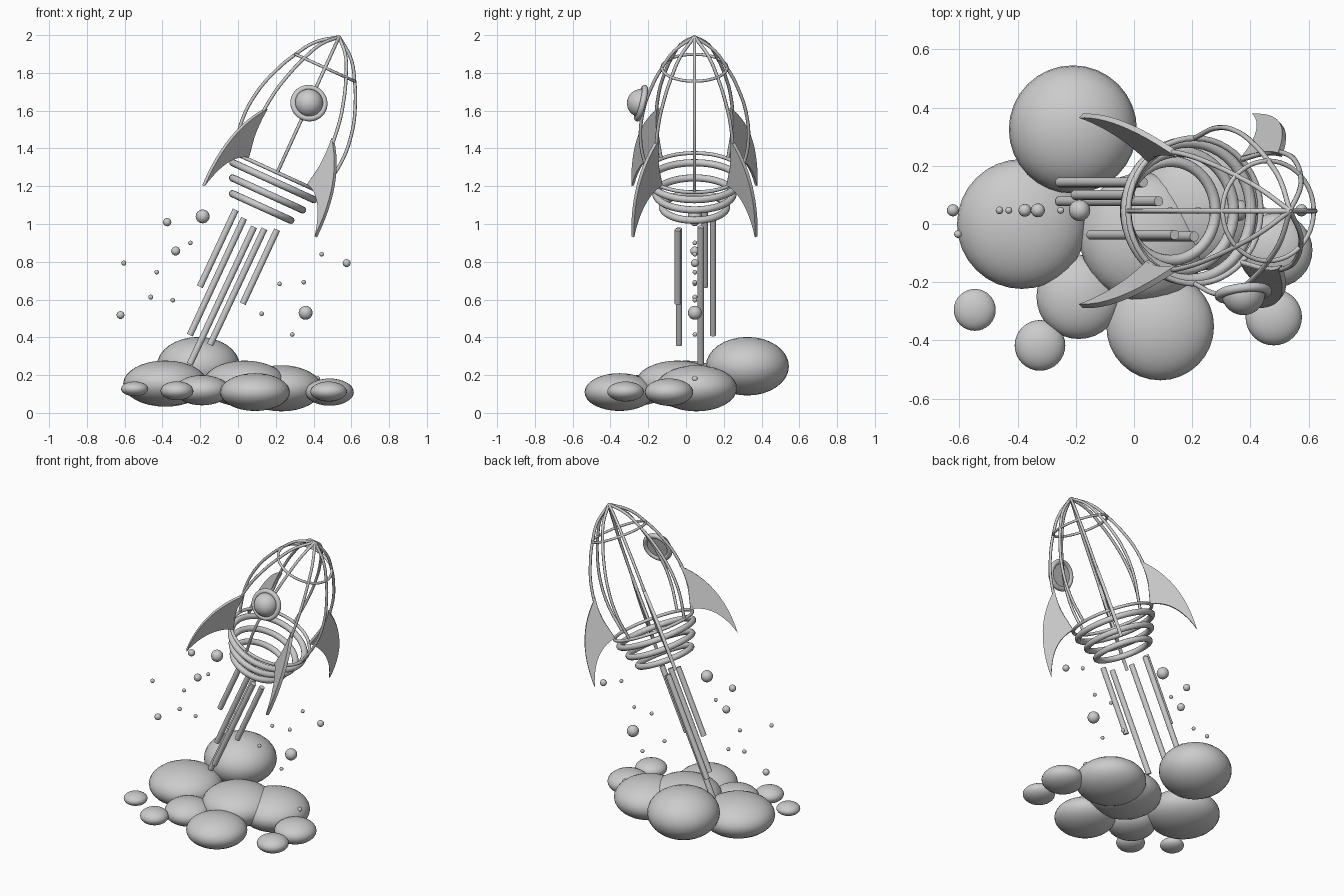
import bpy, bmesh, math
from mathutils import Matrix, Vector

if "Cube" in bpy.data.objects:
    bpy.data.objects.remove(bpy.data.objects["Cube"])

# Tilted rocket frame: local z runs along the rocket axis, origin at the lowest ring
TILT = math.radians(24.5)
ROCKET = Matrix.Translation((0.125, 0.045, 1.09)) @ Matrix.Rotation(TILT, 4, 'Y')


def add_mesh(name, bm, matrix=Matrix(), smooth=True):
    bmesh.ops.recalc_face_normals(bm, faces=bm.faces)
    me = bpy.data.meshes.new(name)
    bm.to_mesh(me)
    bm.free()
    ob = bpy.data.objects.new(name, me)
    bpy.context.collection.objects.link(ob)
    ob.matrix_world = matrix
    if smooth:
        bpy.ops.object.select_all(action='DESELECT')
        ob.select_set(True)
        bpy.context.view_layer.objects.active = ob
        bpy.ops.object.shade_smooth_by_angle(angle=math.radians(40))
    return ob


def ball(name, loc, radii, seg=32):
    bm = bmesh.new()
    bmesh.ops.create_uvsphere(bm, u_segments=seg, v_segments=seg // 2, radius=1)
    bmesh.ops.scale(bm, vec=radii, verts=bm.verts)
    return add_mesh(name, bm, Matrix.Translation(loc))


def ring(name, radius, tube, matrix):
    bpy.ops.mesh.primitive_torus_add(major_radius=radius, minor_radius=tube,
                                     major_segments=48, minor_segments=12)
    ob = bpy.context.object
    ob.name = name
    ob.matrix_world = matrix
    bpy.ops.object.shade_smooth()
    return ob


def rod(name, a, b, radius):
    a, b = Vector(a), Vector(b)
    bm = bmesh.new()
    bmesh.ops.create_cone(bm, cap_ends=True, segments=20, radius1=radius,
                          radius2=radius, depth=(b - a).length)
    rot = (b - a).to_track_quat('Z', 'Y').to_matrix().to_4x4()
    return add_mesh(name, bm, Matrix.Translation((a + b) / 2) @ rot)


# Hull ribs: eight curved wires following one profile (radius, height)
profile = [(0.25, 0.2), (0.285, 0.38), (0.273, 0.55), (0.226, 0.70),
           (0.172, 0.81), (0.105, 0.91), (0.0, 0.99)]
cu = bpy.data.curves.new("hull_ribs", 'CURVE')
cu.dimensions = '3D'
cu.bevel_depth = 0.009
cu.bevel_resolution = 2
cu.resolution_u = 6
for i in range(8):
    a = i * math.pi / 4
    sp = cu.splines.new('BEZIER')
    sp.bezier_points.add(len(profile) - 1)
    for p, (r, z) in zip(sp.bezier_points, profile):
        p.co = (r * math.cos(a), r * math.sin(a), z)
        p.handle_left_type = p.handle_right_type = 'AUTO'
ribs = bpy.data.objects.new("hull_ribs", cu)
bpy.context.collection.objects.link(ribs)
ribs.matrix_world = ROCKET

# Thin hull hoops and thick nozzle rings
for name, r, t, z in [("nose_hoop", 0.172, 0.008, 0.81), ("base_hoop", 0.25, 0.01, 0.2),
                      ("nozzle_ring_top", 0.236, 0.019, 0.15),
                      ("nozzle_ring_middle", 0.204, 0.019, 0.076),
                      ("nozzle_ring_bottom", 0.17, 0.019, 0.0)]:
    ring(name, r, t, ROCKET @ Matrix.Translation((0, 0, z)))


# Fins: curved blade outline in the radial plane, extruded to a thin plate
def quad_bezier(p0, p1, p2, n=12):
    return [tuple((1 - t) ** 2 * a + 2 * t * (1 - t) * b + t * t * c
                  for a, b, c in zip(p0, p1, p2)) for t in (k / n for k in range(n))]


top, tip, root = (0.272, 0.485), (0.462, -0.025), (0.255, 0.21)
outline = (quad_bezier(top, (0.475, 0.3), tip) + quad_bezier(tip, (0.40, 0.18), root)
           + quad_bezier(root, (0.292, 0.36), top))
for i in range(4):
    bm = bmesh.new()
    face = bm.faces.new([bm.verts.new((r, -0.01, z)) for r, z in outline])
    ext = bmesh.ops.extrude_face_region(bm, geom=[face])
    bmesh.ops.translate(bm, vec=(0, 0.02, 0),
                        verts=[v for v in ext['geom'] if isinstance(v, bmesh.types.BMVert)])
    add_mesh(f"fin_{i + 1}", bm,
             ROCKET @ Matrix.Rotation(math.pi / 4 + i * math.pi / 2, 4, 'Z'))

# Porthole on the front: rim and half dome, facing out along the hull surface
port = (ROCKET @ Matrix.Translation((0, -0.283, 0.604))
        @ Matrix.Rotation(math.radians(90 - 15), 4, 'X'))
ring("porthole_rim", 0.083, 0.016, port)
bm = bmesh.new()
bmesh.ops.create_uvsphere(bm, u_segments=32, v_segments=16, radius=0.075)
cut = bmesh.ops.bisect_plane(bm, geom=bm.verts[:] + bm.edges[:] + bm.faces[:],
                             plane_co=(0, 0, -0.005), plane_no=(0, 0, -1), clear_outer=True)
bmesh.ops.holes_fill(bm, edges=[e for e in bm.edges if e.is_boundary])
add_mesh("porthole_glass", bm, port)

# Exhaust streaks: (top x, top z, bottom x, bottom z, y)
for i, (x1, z1, x2, z2, y) in enumerate([
        (-0.012, 1.075, -0.202, 0.668, 0.10), (0.032, 1.03, -0.255, 0.412, 0.143),
        (0.085, 0.985, -0.255, 0.258, 0.078), (0.14, 0.975, -0.148, 0.36, -0.037),
        (0.207, 0.97, 0.025, 0.578, -0.043)]):
    rod(f"exhaust_streak_{i + 1}", (x1, y, z1), (x2, y, z2), 0.017)

# Smoke clouds: (x, y, z, radius, half height)
for i, (x, y, z, r, h) in enumerate([
        (-0.21, 0.325, 0.247, 0.22, 0.155), (-0.385, 0.0, 0.155, 0.223, 0.122),
        (0.035, -0.045, 0.155, 0.222, 0.122), (0.09, -0.352, 0.11, 0.185, 0.1),
        (-0.19, -0.25, 0.12, 0.145, 0.08), (0.23, 0.055, 0.13, 0.215, 0.122),
        (0.485, -0.09, 0.11, 0.128, 0.072), (0.48, -0.32, 0.113, 0.097, 0.053),
        (-0.547, -0.295, 0.127, 0.072, 0.039), (-0.323, -0.417, 0.117, 0.087, 0.05)]):
    ball(f"smoke_cloud_{i + 1}", (x, y, z), (r, r, h))

# Sparks scattered around the exhaust: (x, z, radius)
for i, (x, z, r) in enumerate([
        (-0.375, 1.01, 0.022), (-0.187, 1.04, 0.037), (-0.252, 0.9, 0.012),
        (-0.33, 0.857, 0.024), (-0.605, 0.793, 0.013), (-0.43, 0.745, 0.012),
        (-0.462, 0.613, 0.013), (-0.345, 0.597, 0.012), (-0.622, 0.518, 0.021),
        (0.443, 0.84, 0.012), (0.575, 0.793, 0.021), (0.22, 0.683, 0.012),
        (0.348, 0.692, 0.012), (0.358, 0.53, 0.037), (0.125, 0.525, 0.012),
        (0.287, 0.415, 0.012), (0.42, 0.18, 0.015)]):
    y = -0.035 if i == 4 else 0.047
    ball(f"spark_{i + 1}", (x, y, z), (r, r, r), 16)
